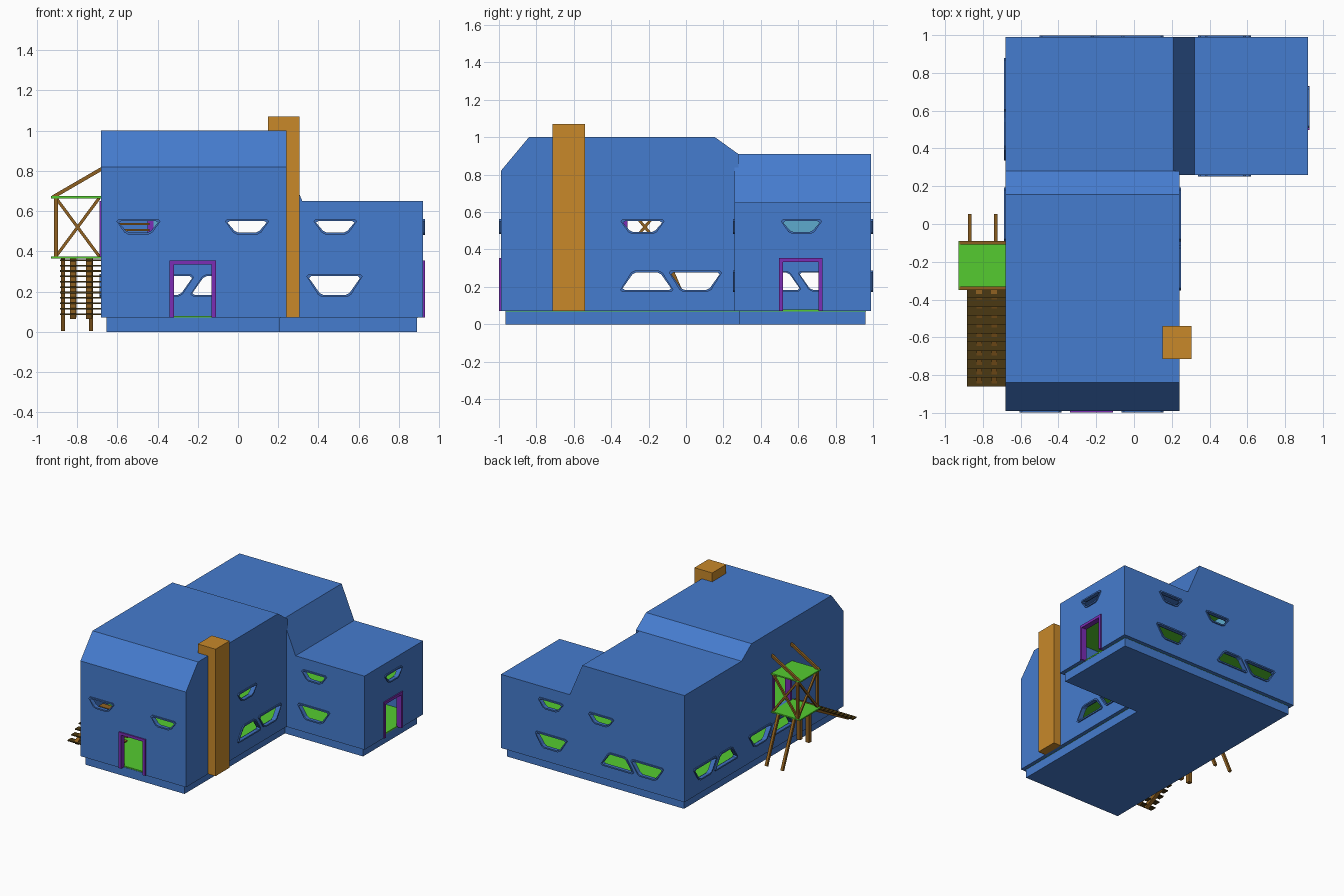
import bpy, bmesh
from mathutils import Vector

if "Cube" in bpy.data.objects:
    bpy.data.objects.remove(bpy.data.objects["Cube"])


def mat(name, r, g, b):
    m = bpy.data.materials.new(name)
    m.diffuse_color = (r, g, b, 1)
    m.use_nodes = True
    m.node_tree.nodes["Principled BSDF"].inputs["Base Color"].default_value = m.diffuse_color
    return m


BLUE = mat("blue", .06, .2, .62)
FRAME = mat("frame_blue", .05, .16, .5)
ORANGE = mat("orange", .58, .25, .023)
GREEN = mat("green", .09, .6, .03)
PURPLE = mat("purple", .2, .026, .46)
WOOD = mat("wood", .28, .12, .015)
DARK = mat("dark_wood", .07, .04, .006)
TEAL = mat("teal", .11, .4, .61)


def to3d(axis, d, u, v):
    return {'x': (d, u, v), 'y': (u, d, v), 'z': (u, v, d)}[axis]


def finish(name, bm, m):
    bmesh.ops.recalc_face_normals(bm, faces=bm.faces)
    me = bpy.data.meshes.new(name)
    bm.to_mesh(me)
    bm.free()
    me.materials.append(m)
    ob = bpy.data.objects.new(name, me)
    bpy.context.collection.objects.link(ob)
    return ob


def add_prism(bm, pts, axis, a, b):
    lo = [bm.verts.new(to3d(axis, a, *p)) for p in pts]
    hi = [bm.verts.new(to3d(axis, b, *p)) for p in pts]
    bm.faces.new(lo)
    bm.faces.new(hi)
    for i in range(len(pts)):
        j = (i + 1) % len(pts)
        bm.faces.new((lo[i], lo[j], hi[j], hi[i]))


def prism(name, pts, axis, a, b, m):
    bm = bmesh.new()
    add_prism(bm, pts, axis, a, b)
    return finish(name, bm, m)


def box(name, x0, x1, y0, y1, z0, z1, m):
    return prism(name, [(x0, y0), (x1, y0), (x1, y1), (x0, y1)], 'z', z0, z1, m)


def ring(name, outer, inner, axis, a, b, m):
    bm = bmesh.new()
    loops = [[bm.verts.new(to3d(axis, d, *p)) for p in pts]
             for pts, d in ((outer, a), (outer, b), (inner, b), (inner, a))]
    n = len(outer)
    for k in range(4):
        l0, l1 = loops[k], loops[(k + 1) % 4]
        for i in range(n):
            j = (i + 1) % n
            bm.faces.new((l0[i], l0[j], l1[j], l1[i]))
    return finish(name, bm, m)


def beam(name, p, q, w, m):
    p, q = Vector(p), Vector(q)
    bm = bmesh.new()
    bmesh.ops.create_cube(bm, size=1)
    bmesh.ops.scale(bm, vec=(w, w, (q - p).length), verts=bm.verts)
    ob = finish(name, bm, m)
    ob.location = (p + q) / 2
    ob.rotation_euler = (q - p).to_track_quat('Z', 'Y').to_euler()
    return ob


def boolean(ob, tool, op):
    md = ob.modifiers.new("bool", 'BOOLEAN')
    md.object, md.operation, md.solver = tool, op, 'EXACT'
    bpy.context.view_layer.objects.active = ob
    bpy.ops.object.modifier_apply(modifier=md.name)
    bpy.data.objects.remove(tool)


# House shell: front block and L wing, hollowed
house = prism("house_shell", [(-.99, .07), (-.99, .82), (-.84, 1), (.155, 1), (.28, .91), (.28, .07)],
              'x', -.68, .24, BLUE)
boolean(house, prism("wing", [(-.68, .07), (.92, .07), (.92, .65), (.32, .65), (.21, .91), (-.68, .91)],
                     'y', .26, .99, BLUE), 'UNION')
hollow = prism("hollow", [(-.96, .05), (-.96, .81), (-.83, .97), (.145, .97), (.27, .88), (.3, .88), (.3, .05)],
               'x', -.65, .21, BLUE)
boolean(house, hollow, 'DIFFERENCE')
hollow = prism("hollow", [(-.65, .05), (.89, .05), (.89, .62), (.3, .62), (.19, .88), (-.65, .88)],
               'y', .29, .96, BLUE)
boolean(house, hollow, 'DIFFERENCE')

# Windows and doors: gather openings, add frames
openings = bmesh.new()


def window(axis, d, out, u0, u1, v0, v1, flip=False):
    s, c = .5 * (v1 - v0), .012
    pts = [(u0, v1 - c), (u0 + c, v1), (u1 - c, v1), (u1, v1 - c),
           (u1 - s, v0 + c), (u1 - s - .022, v0), (u0 + s + .022, v0), (u0 + s, v0 + c)]
    if flip:
        pts = [(u, v0 + v1 - v) for u, v in pts]
    cu, cv = (u0 + u1) / 2, (v0 + v1) / 2

    def inset(t):
        ku, kv = 1 - 2.4 * t / (u1 - u0), 1 - 2 * t / (v1 - v0)
        return [(cu + (u - cu) * ku, cv + (v - cv) * kv) for u, v in pts]
    add_prism(openings, inset(.005), axis, d - .06, d + .06)
    ring("window_frame", pts, inset(.011), axis, d + out * .009, d - out * .02, FRAME)


def door(axis, d, out, u0, u1, v0, v1):
    t = .021
    add_prism(openings, [(u0 + .01, v0), (u1 - .01, v0), (u1 - .01, v1 - .01), (u0 + .01, v1 - .01)],
              axis, d - .06, d + .06)
    prism("door_frame", [(u0, v0), (u0, v1), (u1, v1), (u1, v0), (u1 - t, v0), (u1 - t, v1 - t),
                         (u0 + t, v1 - t), (u0 + t, v0)], axis, d + out * .009, d - out * .035, PURPLE)


def window_pair(axis, d, out, u, first_flip):
    window(axis, d, out, u, u + .285, .172, .288, first_flip)
    window(axis, d, out, u + .26, u + .545, .172, .288, not first_flip)


HI = (.482, .562)
for u in (-.605, -.065):
    window('y', -.99, -1, u, u + .22, *HI)
for d, out in ((.26, -1), (.99, 1)):
    window('y', d, out, .375, .592, *HI)
    window('y', d, out, .34, .62, .172, .288)
window('y', .99, 1, -.065, .155, *HI)
window_pair('y', .99, 1, -.5, False)
window('x', .24, 1, -.35, -.115, *HI)
window_pair('x', .24, 1, -.352, True)
window('x', .92, 1, .507, .727, *HI)
for u in (-.352, .335):
    window_pair('x', -.68, -1, u, True)
door('y', -.99, -1, -.34, -.11, .07, .355)
door('x', .92, 1, .497, .73, .07, .355)
door('x', -.68, -1, -.335, -.105, .37, .65)
boolean(house, finish("openings", openings, BLUE), 'DIFFERENCE')


# Plinth and floors
def ell(name, x0, x1, x2, y0, y1, y2, z0, z1, m):
    prism(name, [(x0, y0), (x1, y0), (x1, y1), (x2, y1), (x2, y2), (x0, y2)], 'z', z0, z1, m)


ell("plinth", -.655, .21, .89, -.965, .285, .96, 0, .07, BLUE)
for name, z in (("ground_floor", .079), ("upper_floor", .37)):
    ell(name, -.652, .212, .892, -.962, .288, .962, z - .01, z, GREEN)
box("attic_floor", -.652, .205, -.962, .962, .65, .66, GREEN)

# Chimney
box("chimney", .15, .305, -.715, -.54, .07, 1.07, ORANGE)

# Interior partitions and stairs
box("partition_front", -.42, -.1, .3, .31, .37, .65, TEAL)
box("partition_side", -.11, -.1, .31, .96, .37, .65, TEAL)
box("partition_post", -.45, -.42, .295, .315, .37, .65, PURPLE)
for flight in range(2):
    for i in range(10):
        z = .1 + flight * .29 + i * .028
        y = -.9 + i * .05
        box("inner_stair_tread", -.62, -.44, y, y + .055, z, z + .01, WOOD)

# Balcony deck and canopy
box("balcony_deck", -.93, -.68, -.35, -.09, .364, .374, GREEN)
box("balcony_canopy", -.93, -.68, -.35, -.09, .664, .674, GREEN)
for y in (-.34, -.1):
    beam("balcony_post", (-.905, y, .37), (-.905, y, .67), .018, WOOD)
    beam("canopy_brace", (-.92, y, .67), (-.675, y, .812), .018, WOOD)
for z0, z1 in ((.375, .665), (.665, .375)):
    beam("end_cross_brace", (-.905, -.1, z0), (-.69, -.1, z1), .015, WOOD)
    beam("side_cross_brace", (-.905, -.34, z0), (-.905, -.1, z1), .015, WOOD)
for x in (-.87, -.732):
    beam("balcony_leg", (x, -.11, .366), (x, .045, .008), .02, WOOD)

# Outside stairs
for i in range(11):
    z, y = .36 - i * .0268, -.345 - i * .0468
    box("stair_tread", -.885, -.68, y - .047, y, z - .008, z, DARK)
for x in (-.82, -.74):
    beam("stair_stringer", (x, -.345, .345), (x, -.84, .078), .03, WOOD)
    box("stair_post", x - .016, x + .016, -.37, -.34, .07, .364, WOOD)
